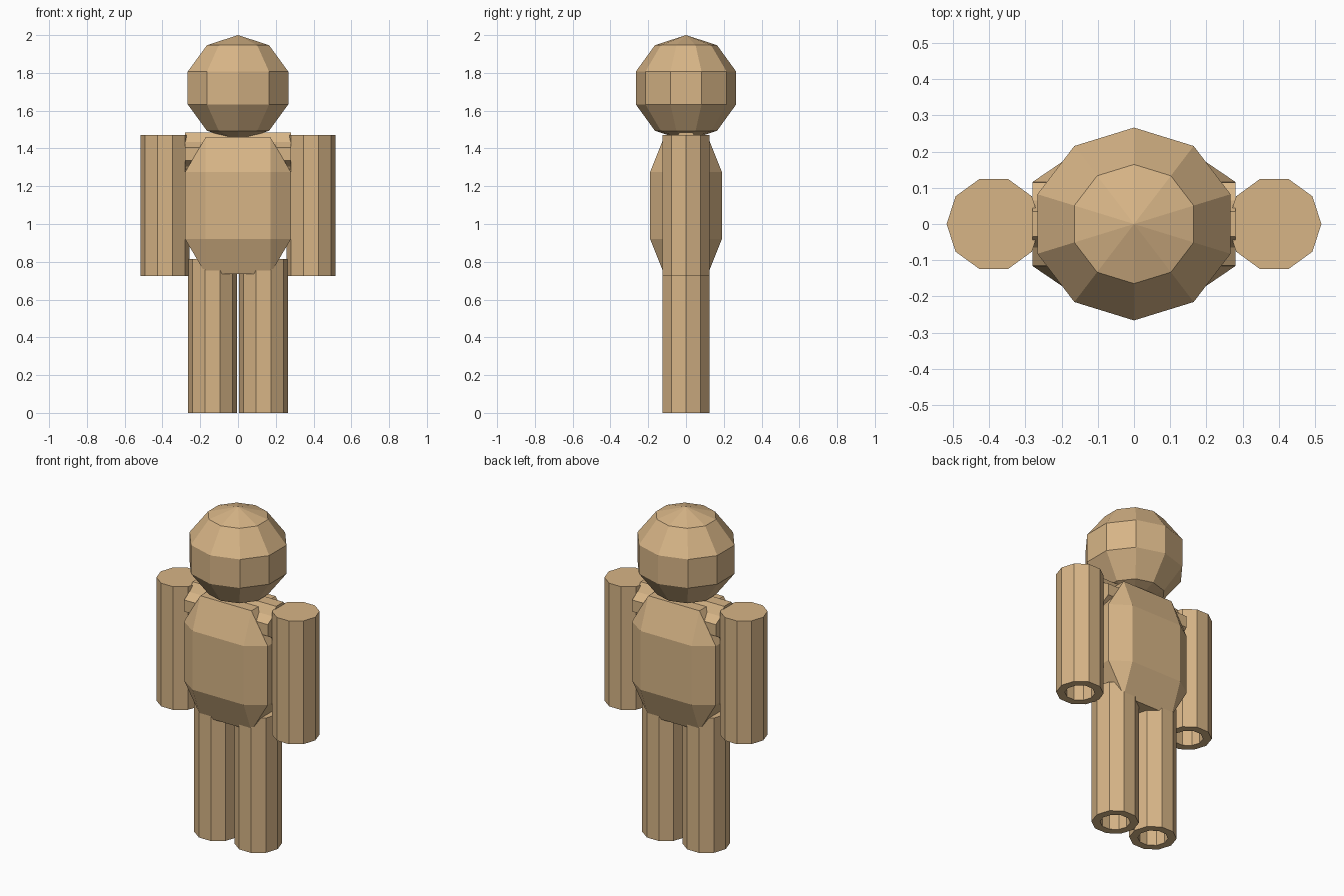
import bpy, bmesh, math
from mathutils import Matrix, Vector

if "Cube" in bpy.data.objects:
    bpy.data.objects.remove(bpy.data.objects["Cube"])

tan = bpy.data.materials.new("tan")
tan.diffuse_color = (0.68, 0.46, 0.24, 1)
tan.use_nodes = True
tan.node_tree.nodes["Principled BSDF"].inputs["Base Color"].default_value = tan.diffuse_color


def finish(name, bm):
    bmesh.ops.recalc_face_normals(bm, faces=bm.faces[:])
    mesh = bpy.data.meshes.new(name)
    bm.to_mesh(mesh)
    bm.free()
    mesh.materials.append(tan)
    obj = bpy.data.objects.new(name, mesh)
    bpy.context.collection.objects.link(obj)
    return obj


def limb(name, x, z0, z1, radius=0.13, hole=0.083, sides=10):
    """Ten-sided post with a hollow open at its lower end."""
    bm = bmesh.new()
    profile = [(radius, z1), (radius, z0), (hole, z0), (hole, z1 - 0.06)]
    rings = []
    for r, z in profile:
        rings.append([bm.verts.new((x + r * math.cos(math.tau * i / sides),
                                    r * math.sin(math.tau * i / sides), z))
                      for i in range(sides)])
    for a, b in zip(rings, rings[1:]):
        for i in range(sides):
            j = (i + 1) % sides
            bm.faces.new((a[i], a[j], b[j], b[i]))
    bm.faces.new(rings[0])
    bm.faces.new(rings[-1])
    finish(name, bm)


# Head: low-poly ball
bm = bmesh.new()
bmesh.ops.create_uvsphere(bm, u_segments=10, v_segments=5, radius=0.28)
bmesh.ops.scale(bm, vec=(0.28 / (0.28 * math.sin(math.radians(72))),
                         0.28 / (0.28 * math.sin(math.radians(72))), 1), verts=bm.verts[:])
bmesh.ops.scale(bm, vec=(1, 0.95, 1), verts=bm.verts[:])
bmesh.ops.translate(bm, vec=(0, 0, 1.72), verts=bm.verts[:])
finish("head", bm)

# Torso: stretched box with wide chamfers
bm = bmesh.new()
bmesh.ops.create_cube(bm, size=2)
bmesh.ops.bevel(bm, geom=bm.edges[:], offset=0.39, offset_type='OFFSET',
                segments=1, affect='EDGES')
half = Vector((0.28, 0.19, 0.3625))
for v in bm.verts:
    v.co = Vector((v.co.x * half.x, v.co.y * half.y, 1.0975 + v.co.z * half.z))
# wide vertical sides end at the chamfer rings
for v in bm.verts:
    dz = v.co.z - 1.0975
    if abs(dz) < 0.3:
        v.co.z = 1.0975 + math.copysign(0.1775, dz)
finish("torso", bm)

# Shoulder bar: four-toothed profile running across the body
profile = []
for k in range(4):
    turn = Matrix.Rotation(math.pi / 2 * k, 2)
    for p in ((0.115, -0.035), (0.115, 0.035), (0.065, 0.065)):
        profile.append(turn @ Vector(p))
bm = bmesh.new()
ends = [[bm.verts.new((x, p.x, 1.37 + p.y)) for p in profile] for x in (-0.28, 0.28)]
n = len(profile)
for i in range(n):
    j = (i + 1) % n
    bm.faces.new((ends[0][i], ends[0][j], ends[1][j], ends[1][i]))
for ring in ends:
    bm.faces.new(ring)
finish("shoulder_bar", bm)

# Arms and legs
for side, s in (("left", -1), ("right", 1)):
    limb(side + "_arm", s * 0.387, 0.725, 1.47)
    limb(side + "_leg", s * 0.135, 0, 0.815)
